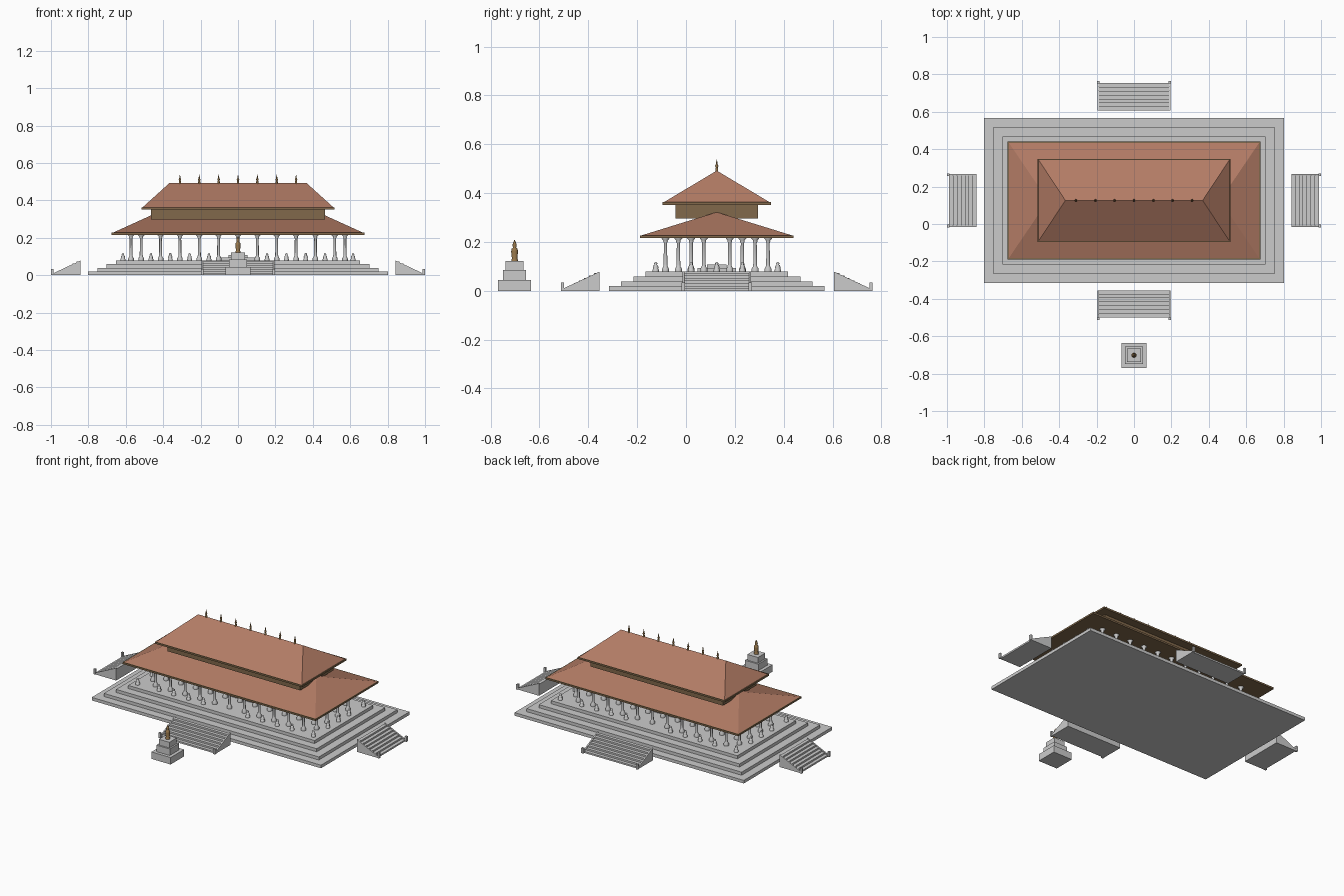
import bpy, bmesh, math
from mathutils import Matrix

if "Cube" in bpy.data.objects:
    bpy.data.objects.remove(bpy.data.objects["Cube"])

CY = 0.126   # centre line of the hall


def material(name, rgb):
    m = bpy.data.materials.new(name)
    m.diffuse_color = (*rgb, 1)
    m.use_nodes = True
    m.node_tree.nodes["Principled BSDF"].inputs["Base Color"].default_value = m.diffuse_color
    return m


TILE = material("roof_tile", (0.45, 0.20, 0.13))
WOOD = material("dark_wood", (0.22, 0.14, 0.07))
BRONZE = material("bronze", (0.30, 0.18, 0.07))


def finish(name, bm, mat=None, smooth=False):
    bmesh.ops.recalc_face_normals(bm, faces=bm.faces)
    me = bpy.data.meshes.new(name)
    bm.to_mesh(me)
    bm.free()
    if mat:
        me.materials.append(mat)
    if smooth:
        for p in me.polygons:
            p.use_smooth = len(p.vertices) == 4
    ob = bpy.data.objects.new(name, me)
    bpy.context.collection.objects.link(ob)
    return ob


def add_box(bm, x, y, z0, z1, hx, hy):
    m = Matrix.Translation((x, y, (z0 + z1) / 2)) @ Matrix.Diagonal((2 * hx, 2 * hy, z1 - z0, 1))
    bmesh.ops.create_cube(bm, size=1, matrix=m)


def box(name, x, y, z0, z1, hx, hy, mat=None):
    bm = bmesh.new()
    add_box(bm, x, y, z0, z1, hx, hy)
    return finish(name, bm, mat)


def lathe(name, profile, sides, mat=None, smooth=True):
    bm = bmesh.new()
    rings = [[bm.verts.new((r * math.cos(2 * math.pi * i / sides), r * math.sin(2 * math.pi * i / sides), z))
              for i in range(sides)] for r, z in profile]
    for a, b in zip(rings, rings[1:]):
        for i in range(sides):
            j = (i + 1) % sides
            bm.faces.new((a[i], a[j], b[j], b[i]))
    bm.faces.new(rings[0])
    bm.faces.new(rings[-1])
    return finish(name, bm, mat, smooth)


def scatter(ob, points):
    """Place the object at the first point and linked copies at the others."""
    base = ob.name
    ob.location = points[0]
    for i, p in enumerate(points[1:], 2):
        c = bpy.data.objects.new(f"{base}_{i}", ob.data)
        c.location = p
        bpy.context.collection.objects.link(c)


def add_prism(bm, profile, x0, x1):
    a = [bm.verts.new((x0, y, z)) for y, z in profile]
    b = [bm.verts.new((x1, y, z)) for y, z in profile]
    bm.faces.new(a)
    bm.faces.new(b)
    for i in range(len(a)):
        j = (i + 1) % len(a)
        bm.faces.new((a[i], a[j], b[j], b[i]))


def hip_roof(name, hx, hy, ridge, z0, z1):
    bm = bmesh.new()
    c = [bm.verts.new((x * hx, CY + y * hy, z0)) for x, y in ((-1, -1), (1, -1), (1, 1), (-1, 1))]
    l, r = bm.verts.new((-ridge, CY, z1)), bm.verts.new((ridge, CY, z1))
    for f in ((c[0], c[1], r, l), (c[1], c[2], r), (c[2], c[3], l, r), (c[3], c[0], l), c[::-1]):
        bm.faces.new(f)
    finish(name, bm, TILE)
    box(name + "_fascia", 0, CY, z0 - 0.01, z0 + 0.001, hx + 0.004, hy + 0.004, WOOD)


# Stepped terrace
for i in range(4):
    d = 0.05 * i
    box(f"terrace_tier_{i + 1}", 0, CY, 0.0195 * i, 0.0195 * (i + 1), 0.802 - d, 0.442 - d)


# Stairs: stepped flight, sloping side walls and end posts, facing outwards
def stairs(name, half, inner, angle):
    bm = bmesh.new()
    n, run, top = 7, 0.146, 0.072
    prof = [(-inner, 0)]
    for i in range(n):
        z = top * (n - i) / n
        prof += [(-inner - run * i / n, z), (-inner - run * (i + 1) / n, z)]
    prof.append((-inner - run, 0))
    add_prism(bm, prof, -half, half)
    out = -inner - run
    for s in (-1, 1):
        x0, x1 = sorted((s * half, s * (half + 0.008)))
        add_prism(bm, [(-inner, 0), (-inner, 0.078), (out, 0.01), (out, 0)], x0, x1)
        add_box(bm, s * (half + 0.004), out - 0.005, 0, 0.033, 0.007, 0.006)
    ob = finish(name, bm)
    ob.location = (0, CY, 0)
    ob.rotation_euler = (0, 0, angle)


stairs("front_stairs", 0.187, 0.481, 0)
stairs("back_stairs", 0.187, 0.481, math.pi)
stairs("right_stairs", 0.133, 0.842, math.pi / 2)
stairs("left_stairs", 0.133, 0.842, -math.pi / 2)

# Columns with flared base and capital
Z = 0.078
S = 0.1035
column = lathe("column", [(0.015, 0), (0.015, 0.012), (0.009, 0.022), (0.008, 0.03), (0.007, 0.118),
                          (0.010, 0.124), (0.009, 0.128), (0.017, 0.136), (0.017, 0.14)], 10)
spots = [(i * S, CY + y, Z) for i in range(-5, 6) for y in (-0.21, -0.105, 0.105, 0.21)]
spots += [(x, CY + y, Z) for x in (-0.572, 0.572) for y in (-0.157, -0.053, 0.053, 0.157)]
scatter(column, spots)

# Small guardian figures between the columns along the terrace edge
figure = lathe("guardian_figure", [(0.013, 0), (0.013, 0.009), (0.010, 0.011), (0.011, 0.02), (0.008, 0.027),
                                   (0.005, 0.029), (0.007, 0.033), (0.005, 0.038), (0.001, 0.040)], 8)
spots = [(s * (i + 0.5) * S, CY + y, Z) for s in (-1, 1) for i in range(1, 5) for y in (-0.25, 0.25)]
spots += [(x, CY + y, Z) for x in (-0.615, 0.615) for y in (-0.25, -0.105, 0, 0.105, 0.25)]
scatter(figure, spots)

# Low altar in the middle of the hall
box("altar_base", 0, CY, Z, 0.094, 0.10, 0.078)
box("altar_top", 0, CY, 0.094, 0.108, 0.05, 0.04)

# Two-tier hip roof with a timber band between
hip_roof("lower_roof", 0.671, 0.311, 0.46, 0.226, 0.322)
box("clerestory_band", 0, CY, 0.297, 0.358, 0.464, 0.168, WOOD)
hip_roof("upper_roof", 0.511, 0.218, 0.367, 0.362, 0.492)

# Ridge finials
finial = lathe("ridge_finial", [(0.006, -0.004), (0.006, 0.010), (0.004, 0.014), (0.007, 0.020),
                                (0.004, 0.028), (0.0008, 0.047)], 8, BRONZE)
scatter(finial, [(i * S, CY, 0.49) for i in range(-3, 4)])

# Front shrine: three-tier pedestal with a bronze standing figure
PY = -0.702
for i, (h, z0, z1) in enumerate(((0.067, 0, 0.044), (0.047, 0.044, 0.085), (0.037, 0.085, 0.121)), 1):
    box(f"pedestal_tier_{i}", 0, PY, z0, z1, h, h)
statue = lathe("standing_figure", [(0.014, 0), (0.013, 0.008), (0.011, 0.012), (0.014, 0.04), (0.012, 0.052),
                                   (0.006, 0.057), (0.009, 0.065), (0.007, 0.074), (0.001, 0.088)], 12, BRONZE)
statue.location = (0, PY, 0.12)
